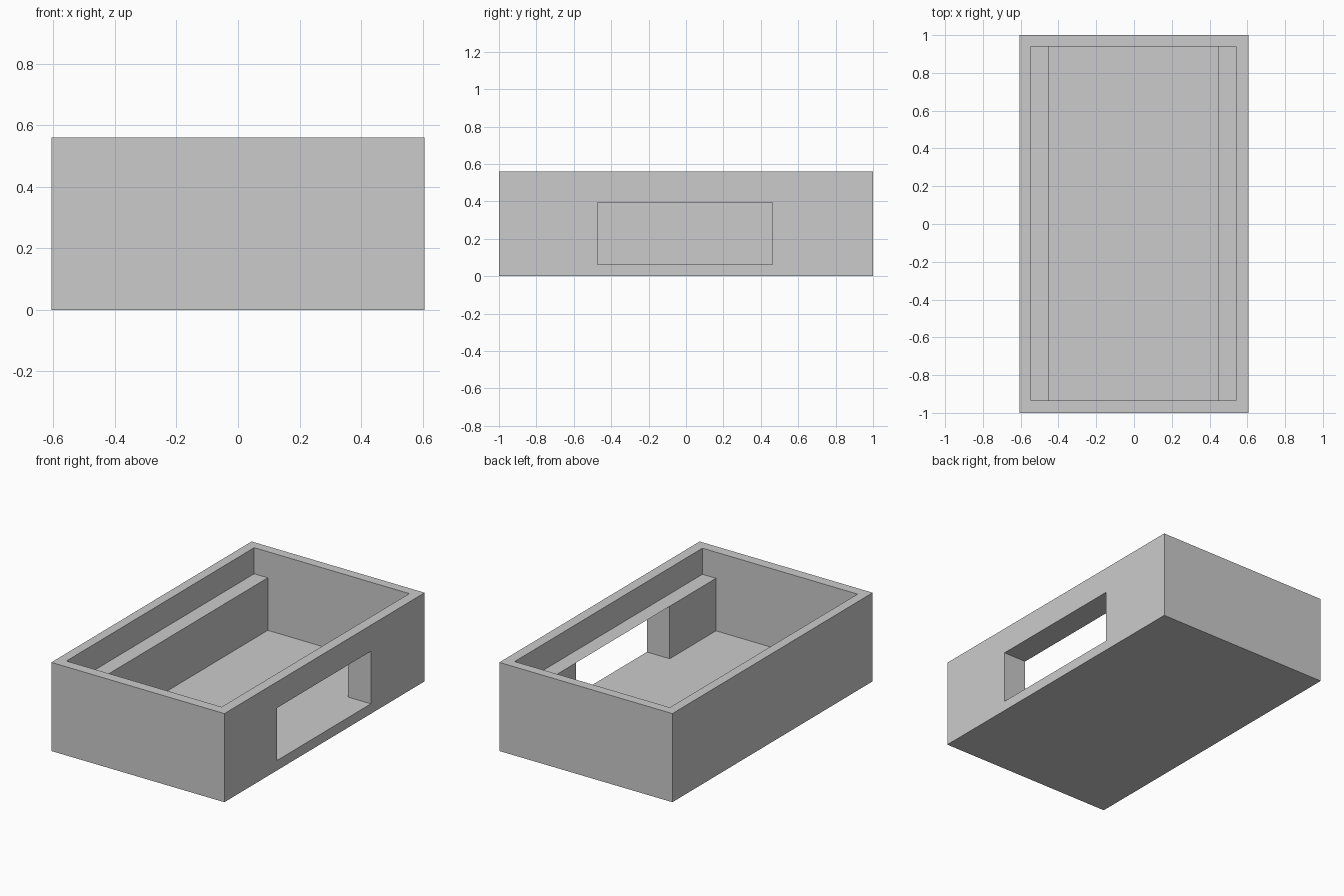
import bpy
from mathutils import Vector

cube = bpy.data.objects.get("Cube")
if cube:
    bpy.data.objects.remove(cube, do_unlink=True)

# Single grey finish
grey = bpy.data.materials.new("plain_grey")
grey.use_nodes = True
colour = (0.6, 0.6, 0.6, 1)
grey.diffuse_color = colour
grey.node_tree.nodes["Principled BSDF"].inputs["Base Color"].default_value = colour


def box(name, low, high):
    """Axis-aligned box between two corners."""
    low, high = Vector(low), Vector(high)
    bpy.ops.mesh.primitive_cube_add(size=1)
    obj = bpy.context.object
    obj.name = name
    for vert in obj.data.vertices:
        vert.co = (low + high) / 2 + vert.co * (high - low)
    obj.data.materials.append(grey)
    return obj


FLOOR, SHELF, TOP = 0.063, 0.395, 0.56
BACK, FRONT = 0.94, -0.935

# Solid block that becomes the open tray
tray = box("tray_body", (-0.605, -1, 0), (0.605, 1, TOP))

cutters = [
    # Wide upper recess, leaving the rim and the shelf tops
    box("upper_recess", (-0.545, FRONT, SHELF), (0.54, BACK, TOP + 0.1)),
    # Narrower lower recess, leaving the long ledge and the corner posts
    box("lower_recess", (-0.45, FRONT, FLOOR), (0.445, BACK, SHELF + 0.05)),
    # Window through the side wall and between the posts
    box("side_window", (0.4, -0.473, FLOOR), (0.7, 0.463, SHELF)),
]

for cutter in cutters:
    cut = tray.modifiers.new(cutter.name, "BOOLEAN")
    cut.operation = "DIFFERENCE"
    cut.solver = "EXACT"
    cut.object = cutter
    bpy.context.view_layer.objects.active = tray
    bpy.ops.object.modifier_apply(modifier=cut.name)
    bpy.data.objects.remove(cutter, do_unlink=True)
